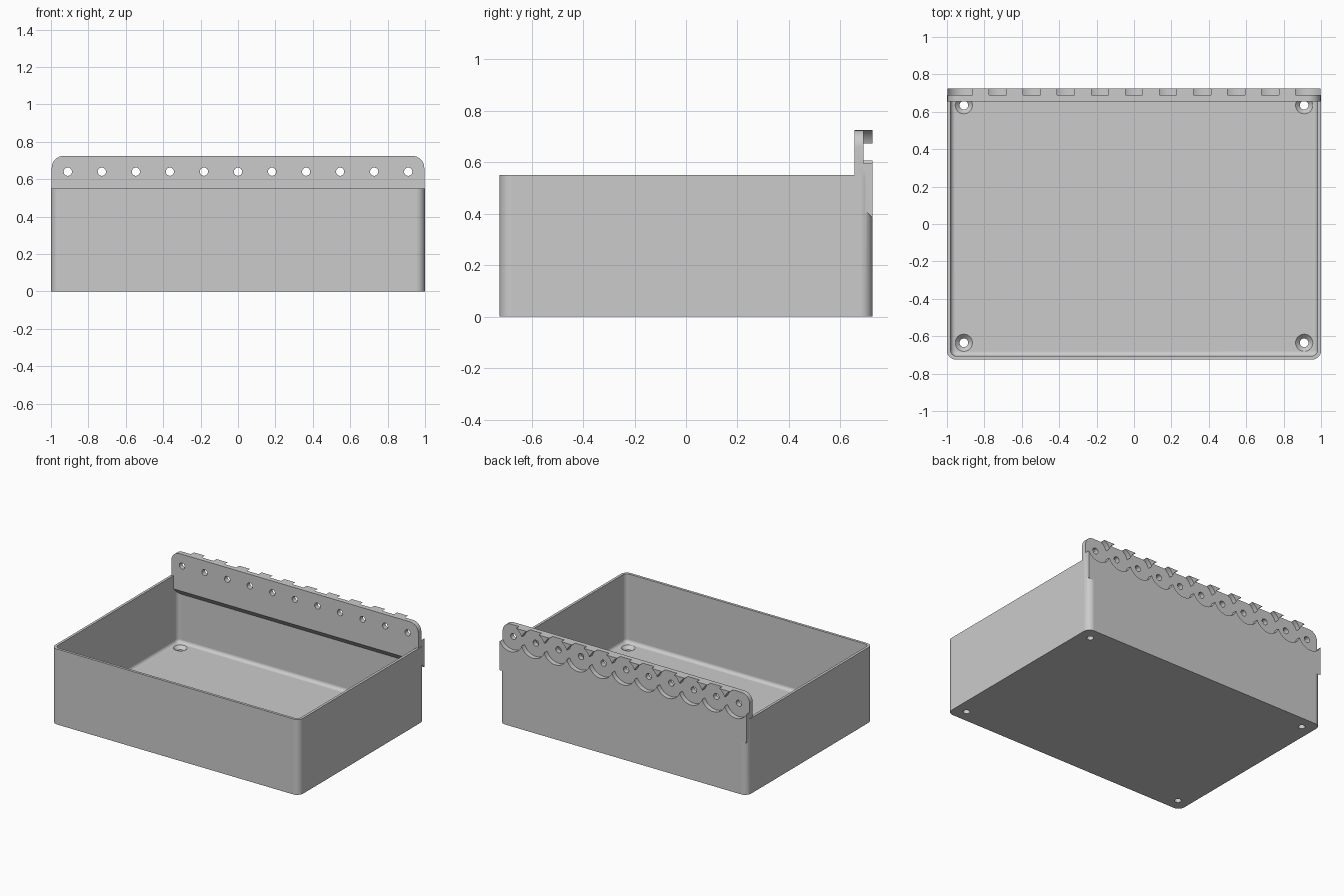
import bpy, bmesh
from mathutils import Matrix, Vector

cube = bpy.data.objects.get("Cube")
if cube:
    bpy.data.objects.remove(cube, do_unlink=True)

grey = bpy.data.materials.new("plain_grey")
grey.use_nodes = True
grey.diffuse_color = (0.6, 0.6, 0.6, 1)
grey.node_tree.nodes["Principled BSDF"].inputs["Base Color"].default_value = (0.6, 0.6, 0.6, 1)


def to_object(name, bm):
    bmesh.ops.recalc_face_normals(bm, faces=bm.faces)
    mesh = bpy.data.meshes.new(name)
    bm.to_mesh(mesh)
    bm.free()
    mesh.materials.append(grey)
    obj = bpy.data.objects.new(name, mesh)
    bpy.context.collection.objects.link(obj)
    return obj


def block(low, high):
    bm = bmesh.new()
    low, high = Vector(low), Vector(high)
    bmesh.ops.create_cube(bm, size=1)
    for v in bm.verts:
        v.co = (low + high) / 2 + v.co * (high - low)
    return bm


def round_edges(bm, radius, segments, rule):
    edges = [e for e in bm.edges if rule(*[v.co for v in e.verts])]
    bmesh.ops.bevel(bm, geom=edges, offset=radius, segments=segments,
                    profile=0.5, affect='EDGES')


def upright(a, b):
    return abs(a.z - b.z) > 0.1


def add_cone(bm, r1, r2, depth, matrix, sides=32):
    bmesh.ops.create_cone(bm, cap_ends=True, segments=sides, radius1=r1,
                          radius2=r2, depth=depth, matrix=matrix)


def combine(target, other, operation):
    mod = target.modifiers.new("join", 'BOOLEAN')
    mod.operation, mod.solver, mod.object = operation, 'EXACT', other
    bpy.context.view_layer.objects.active = target
    bpy.ops.object.modifier_apply(modifier=mod.name)
    bpy.data.objects.remove(other, do_unlink=True)


# Tray: rounded box hollowed by a cavity with a filleted floor
floor = 0.05
bm = block((-1, -0.725, 0), (1, 0.725, 0.55))
round_edges(bm, 0.048, 8, upright)
tray = to_object("hinged_tray", bm)

bm = block((-0.981, -0.706, floor), (0.981, 0.706, 0.8))
round_edges(bm, 0.032, 8, upright)
round_edges(bm, 0.025, 5, lambda a, b: max(a.z, b.z) < floor + 0.001)
combine(tray, to_object("cavity_cutter", bm), 'DIFFERENCE')

# Hinge plate: rounded top corners, sloping underside
bm = block((-0.996, 0.655, 0.385), (0.996, 0.725, 0.725))
for v in bm.verts:
    if v.co.z < 0.5 and v.co.y < 0.7:
        v.co.z += 0.07
round_edges(bm, 0.065, 8, lambda a, b: min(a.z, b.z) > 0.7 and abs(a.y - b.y) > 0.01)
combine(tray, to_object("hinge_plate", bm), 'UNION')

# Row of round hinge recesses in the back, each with a pin hole
turn = Matrix.Rotation(1.5707963, 4, 'X')
for i in range(11):
    x = (i - 5) * 0.182
    for radius, y, depth in ((0.097, 0.74, 0.1), (0.022, 0.69, 0.2)):
        bm = bmesh.new()
        add_cone(bm, radius, radius, depth, Matrix.Translation((x, y, 0.64)) @ turn,
                 48 if radius > 0.05 else 24)
        combine(tray, to_object("recess_cutter", bm), 'DIFFERENCE')

# Countersunk screw holes in the floor
for x in (-0.91, 0.91):
    for y in (-0.635, 0.635):
        for r1, r2, z, depth in ((0.023, 0.023, 0.02, 0.2), (0.023, 0.047, floor - 0.011, 0.024)):
            bm = bmesh.new()
            add_cone(bm, r1, r2, depth, Matrix.Translation((x, y, z)))
            combine(tray, to_object("screw_cutter", bm), 'DIFFERENCE')

# Smooth the rounded corners and keep flat walls flat
bpy.ops.object.select_all(action='DESELECT')
tray.select_set(True)
bpy.context.view_layer.objects.active = tray
bpy.ops.object.shade_smooth_by_angle(angle=0.5)
weighted = tray.modifiers.new("flat_walls", 'WEIGHTED_NORMAL')
weighted.keep_sharp = True
